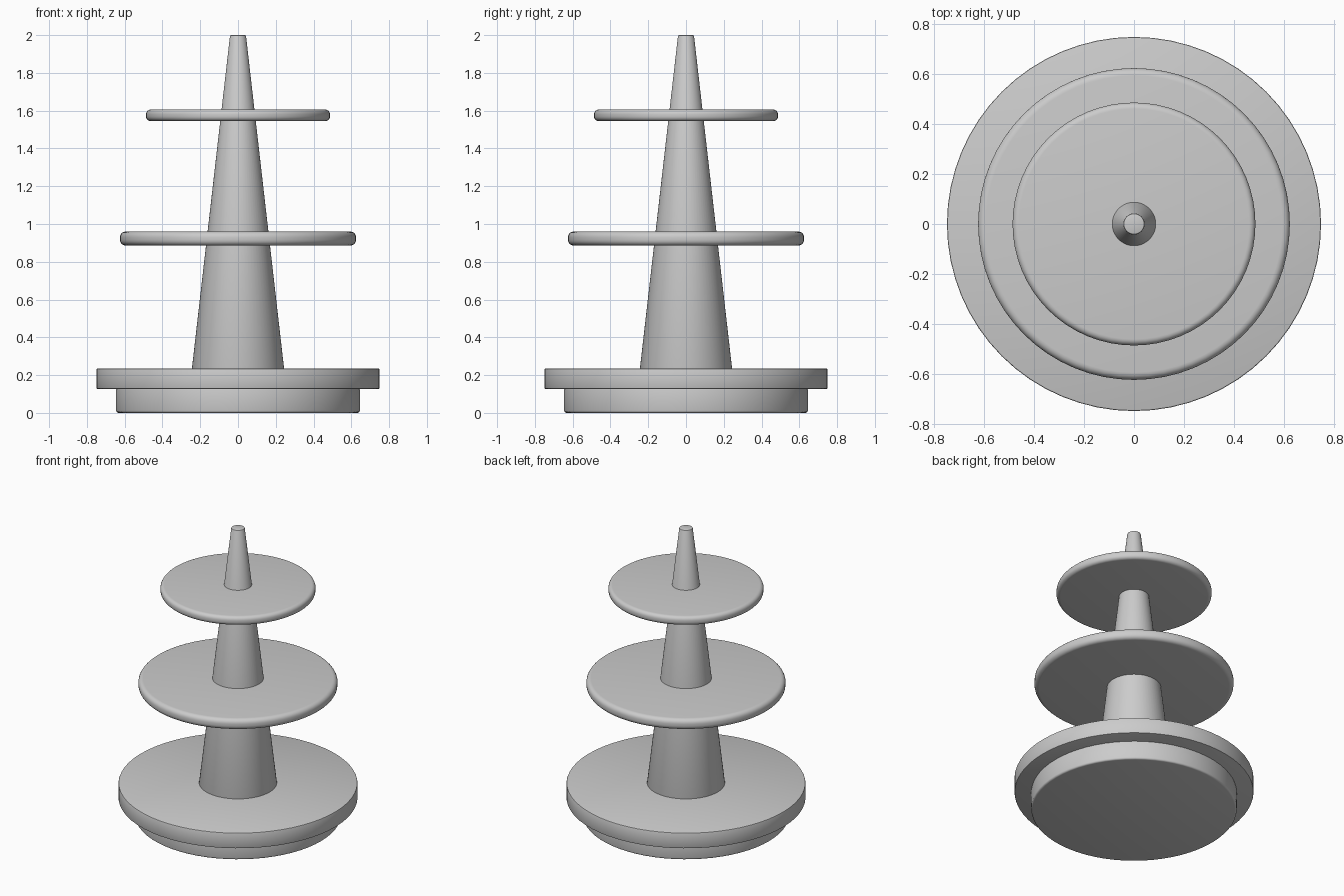
import bpy
import math

SIDES = 64

if "Cube" in bpy.data.objects:
    bpy.data.objects.remove(bpy.data.objects["Cube"], do_unlink=True)

grey = bpy.data.materials.new("light_grey")
grey.use_nodes = True
colour = (0.6, 0.6, 0.6, 1)
grey.diffuse_color = colour
grey.node_tree.nodes["Principled BSDF"].inputs["Base Color"].default_value = colour


def round_part(name, bottom, top, radius, top_radius=None, bevel=0.0, segments=4):
    """Upright cylinder or cone with rounded rims."""
    bpy.ops.mesh.primitive_cone_add(
        vertices=SIDES, radius1=radius,
        radius2=radius if top_radius is None else top_radius,
        depth=top - bottom, location=(0, 0, (top + bottom) / 2))
    part = bpy.context.object
    part.name = part.data.name = name
    part.data.materials.append(grey)
    if bevel:
        mod = part.modifiers.new("rounded_rim", 'BEVEL')
        mod.width = bevel
        mod.segments = segments
        mod.limit_method = 'ANGLE'
        mod.angle_limit = math.radians(40)
        bpy.ops.object.modifier_apply(modifier=mod.name)
    bpy.ops.object.shade_smooth_by_angle(angle=math.radians(35))
    return part


# Stepped base
round_part("base_foot", 0.0, 0.135, 0.645, bevel=0.012, segments=3)
round_part("base_plate", 0.127, 0.235, 0.75, bevel=0.006, segments=2)

# Tapered centre post
round_part("centre_post", 0.2, 2.0, 0.248, 0.042, bevel=0.006, segments=2)

# Two serving tiers
round_part("lower_tier", 0.886, 0.96, 0.625, bevel=0.03, segments=5)
round_part("upper_tier", 1.545, 1.606, 0.487, bevel=0.025, segments=5)
